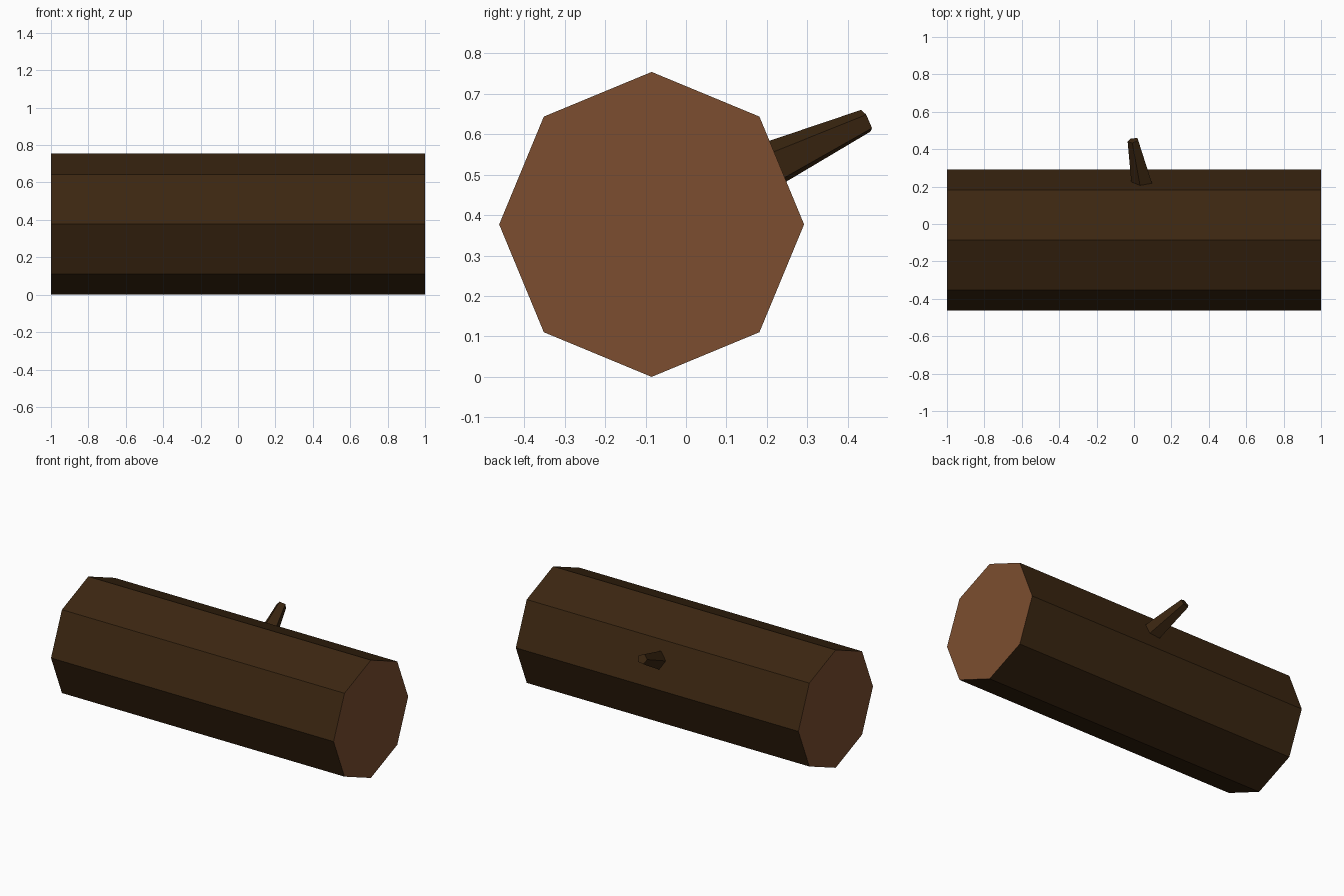
import bpy
import bmesh
import math
from mathutils import Vector

if "Cube" in bpy.data.objects:
    bpy.data.objects.remove(bpy.data.objects["Cube"])


def material(name, rgb):
    m = bpy.data.materials.new(name)
    m.diffuse_color = (*rgb, 1)
    m.use_nodes = True
    m.node_tree.nodes["Principled BSDF"].inputs["Base Color"].default_value = m.diffuse_color
    return m


bark = material("dark_bark", (0.044, 0.0195, 0.0055))
wood = material("cut_wood", (0.20, 0.076, 0.029))


def tapered_prism(name, start, end, r0, r1, sides, phase, mats):
    """Closed prism between two points; v is the upward cross axis."""
    start, end = Vector(start), Vector(end)
    axis = (end - start).normalized()
    v = (Vector((0, 0, 1)) - axis * axis.z).normalized()
    u = v.cross(axis) * -1
    bm = bmesh.new()
    rings = []
    for c, r in ((start, r0), (end, r1)):
        ring = []
        for i in range(sides):
            a = math.radians(phase) + math.tau * i / sides
            ring.append(bm.verts.new(c + u * r * math.cos(a) + v * r * math.sin(a)))
        rings.append(ring)
    for i in range(sides):
        j = (i + 1) % sides
        bm.faces.new((rings[0][i], rings[0][j], rings[1][j], rings[1][i]))
    # End caps take the last material
    for ring in rings:
        bm.faces.new(ring).material_index = len(mats) - 1
    bmesh.ops.recalc_face_normals(bm, faces=bm.faces[:])
    mesh = bpy.data.meshes.new(name)
    bm.to_mesh(mesh)
    bm.free()
    for m in mats:
        mesh.materials.append(m)
    ob = bpy.data.objects.new(name, mesh)
    bpy.context.collection.objects.link(ob)
    return ob


# Eight-sided log lying along x, with pale cut ends
tapered_prism("log", (-1, -0.085, 0.377), (1, -0.085, 0.377),
              0.377, 0.377, 8, 90, (bark, wood))

# Tapered five-sided twig stub, its root slightly sunk into the back of the log
root, tip = Vector((0.043, 0.228, 0.531)), Vector((-0.004, 0.447, 0.633))
sunk = root + (root - tip) * 0.1
# u points to +x for this axis, so angles run from +x towards up
tapered_prism("twig_stub", sunk, tip, 0.061, 0.031, 5, 105, (bark,))
